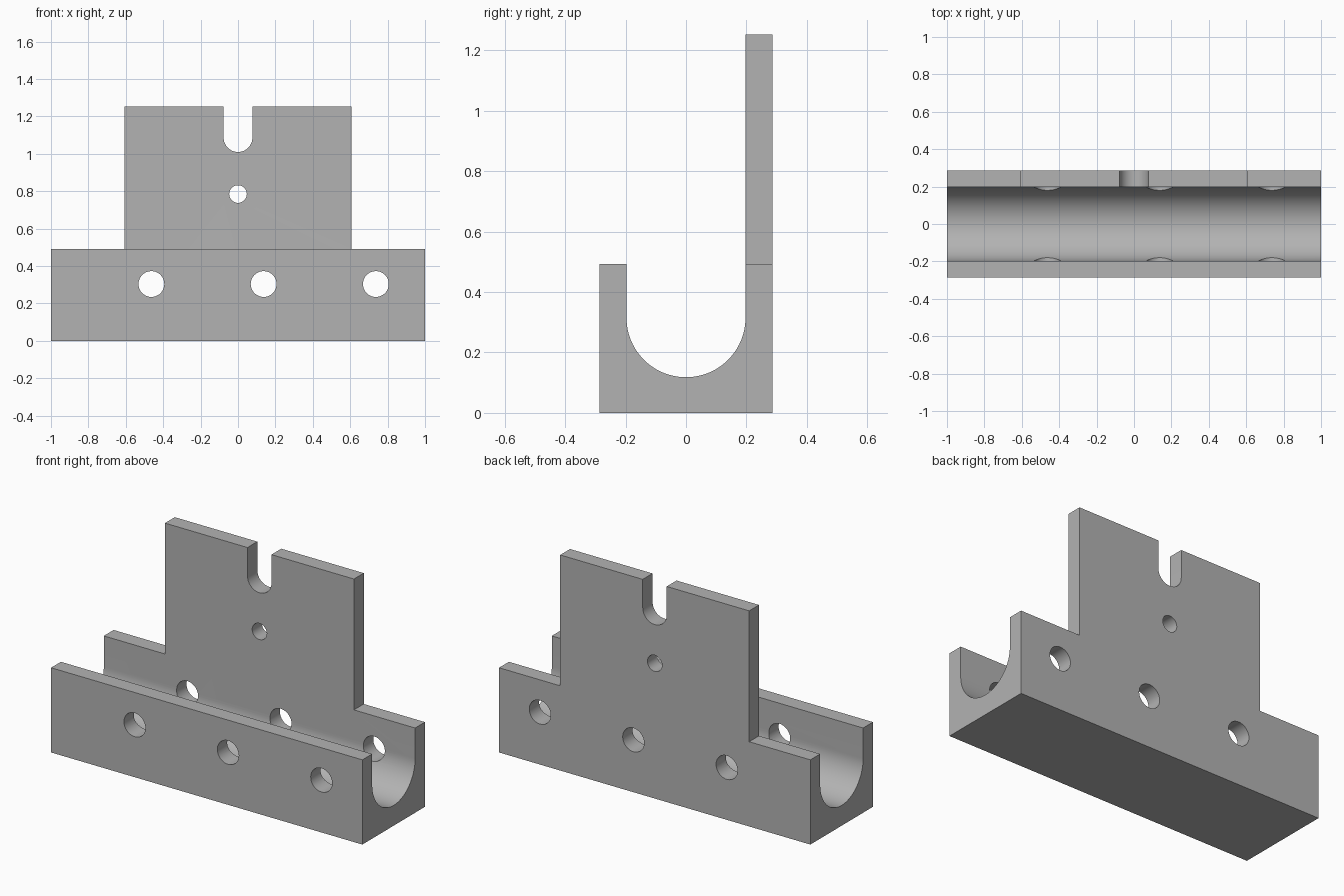
import bpy
import bmesh
from math import pi, cos, sin, radians
from mathutils import Vector

cube = bpy.data.objects.get("Cube")
if cube:
    bpy.data.objects.remove(cube, do_unlink=True)

# Main dimensions
HALF_LEN, HALF_DEPTH, BASE_TOP, PLATE_TOP = 1.0, 0.287, 0.492, 1.252
CHANNEL_R, CHANNEL_Z = 0.197, 0.315
PLATE_HALF = 0.607
NOTCH_R, NOTCH_Z = 0.077, 1.087
HOLE_R, HOLE_Z = 0.069, 0.304

grey = bpy.data.materials.new("plain grey")
grey.use_nodes = True
colour = (0.45, 0.45, 0.45, 1)
grey.diffuse_color = colour
grey.node_tree.nodes["Principled BSDF"].inputs["Base Color"].default_value = colour


def arc(radius, centre, start, end, steps):
    angles = [start + (end - start) * i / steps for i in range(steps + 1)]
    return [(centre[0] + radius * cos(a), centre[1] + radius * sin(a)) for a in angles]


def extrude(name, profile, axis, half):
    """Extrude a (horizontal, z) profile from -half to +half along x or y."""
    bm = bmesh.new()
    place = (lambda u, z: (-half, u, z)) if axis == "x" else (lambda u, z: (u, -half, z))
    face = bm.faces.new([bm.verts.new(place(u, z)) for u, z in profile])
    step = Vector((2 * half, 0, 0)) if axis == "x" else Vector((0, 2 * half, 0))
    new = bmesh.ops.extrude_face_region(bm, geom=[face])["geom"]
    bmesh.ops.translate(bm, vec=step, verts=[v for v in new if isinstance(v, bmesh.types.BMVert)])
    bmesh.ops.recalc_face_normals(bm, faces=bm.faces)
    mesh = bpy.data.meshes.new(name)
    bm.to_mesh(mesh)
    bm.free()
    mesh.materials.append(grey)
    obj = bpy.data.objects.new(name, mesh)
    bpy.context.collection.objects.link(obj)
    return obj


# Body: round-bottomed channel with a tall back wall
profile = [(-HALF_DEPTH, 0), (HALF_DEPTH, 0), (HALF_DEPTH, PLATE_TOP), (CHANNEL_R, PLATE_TOP)]
profile += arc(CHANNEL_R, (0, CHANNEL_Z), 0, -pi, 48)
profile += [(-CHANNEL_R, BASE_TOP), (-HALF_DEPTH, BASE_TOP)]
body = extrude("channel_bracket", profile, "x", HALF_LEN)

# Cutters for the shoulders beside the plate
cutters = []
for side in (-1, 1):
    inner, outer = side * PLATE_HALF, side * 1.2
    box = [(inner, BASE_TOP), (outer, BASE_TOP), (outer, 1.5), (inner, 1.5)]
    cutters.append(extrude("shoulder_cutter", box, "y", 0.5))

# Cutter for the round-ended notch in the top edge
notch = [(NOTCH_R, 1.5)] + arc(NOTCH_R, (0, NOTCH_Z), 0, -pi, 24) + [(-NOTCH_R, 1.5)]
cutters.append(extrude("notch_cutter", notch, "y", 0.5))

# Cutters for the plate hole and the cross holes through both walls
holes = [(0, 0.785, 0.047)] + [(0.137 + 0.6 * i, HOLE_Z, HOLE_R) for i in (-1, 0, 1)]
for x, z, radius in holes:
    circle = arc(radius, (x, z), 0, 2 * pi, 40)[:-1]
    cutters.append(extrude("hole_cutter", circle, "y", 0.5))

# Cut the body, then drop the cutters
bpy.ops.object.select_all(action="DESELECT")
body.select_set(True)
bpy.context.view_layer.objects.active = body
for cutter in cutters:
    cutter.hide_render = True
    mod = body.modifiers.new("cut", "BOOLEAN")
    mod.operation = "DIFFERENCE"
    mod.solver = "EXACT"
    mod.object = cutter
    bpy.ops.object.modifier_apply(modifier=mod.name)
    bpy.data.objects.remove(cutter, do_unlink=True)

bpy.ops.object.shade_smooth_by_angle(angle=radians(30))
